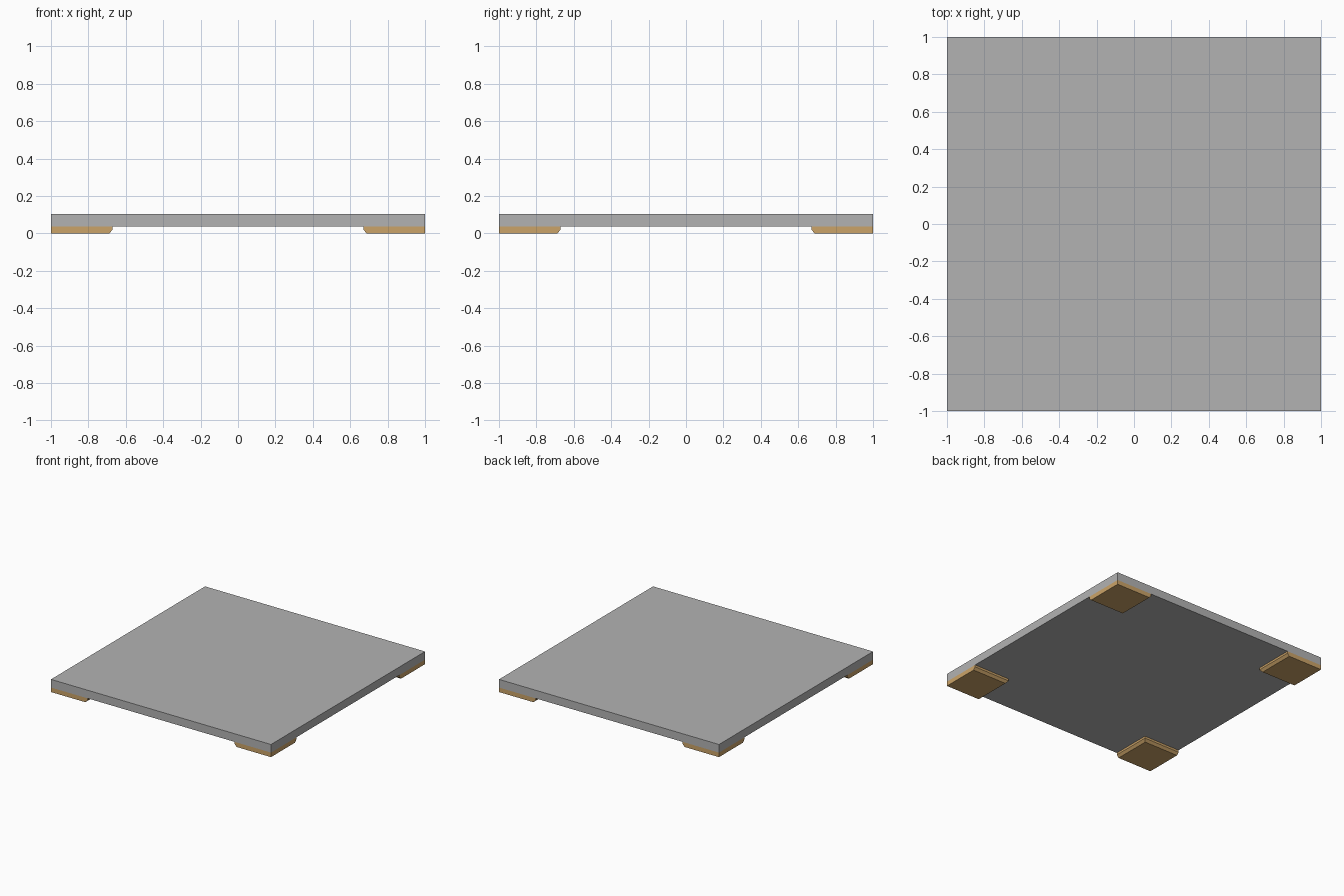
import bpy, bmesh

if "Cube" in bpy.data.objects:
    bpy.data.objects.remove(bpy.data.objects["Cube"])

def material(name, col):
    m = bpy.data.materials.new(name)
    m.diffuse_color = (*col, 1)
    m.use_nodes = True
    m.node_tree.nodes["Principled BSDF"].inputs["Base Color"].default_value = m.diffuse_color
    return m

grey = material("slab grey", (0.45, 0.45, 0.45))
tan = material("foot tan", (0.60, 0.37, 0.14))

def finish(name, bm, mat):
    bmesh.ops.recalc_face_normals(bm, faces=bm.faces)
    me = bpy.data.meshes.new(name)
    bm.to_mesh(me)
    bm.free()
    me.materials.append(mat)
    ob = bpy.data.objects.new(name, me)
    bpy.context.collection.objects.link(ob)

def stack(name, sx, sy, layers, mat):
    """Corner block: square layers (inner limit, z) sharing the outer corner at 1, 1."""
    bm = bmesh.new()
    rings = [[bm.verts.new((sx * x, sy * y, z))
              for x, y in ((i, i), (1, i), (1, 1), (i, 1))] for i, z in layers]
    for a, b in zip(rings, rings[1:]):
        for k in range(4):
            n = (k + 1) % 4
            bm.faces.new((a[k], a[n], b[n], b[k]))
    bm.faces.new(rings[0])
    bm.faces.new(rings[-1])
    finish(name, bm, mat)

# Slab
Z0, Z1 = 0.037, 0.104
stack("slab", 1, 1, [(-1, Z0), (-1, Z1)], grey)

# Corner feet, chamfered along the inner lower edges
for sx, side in ((-1, "left"), (1, "right")):
    for sy, end in ((-1, "front"), (1, "back")):
        stack(f"{end}_{side}_foot", sx, sy,
              [(0.688, 0), (0.67, 0.02), (0.67, Z0)], tan)
